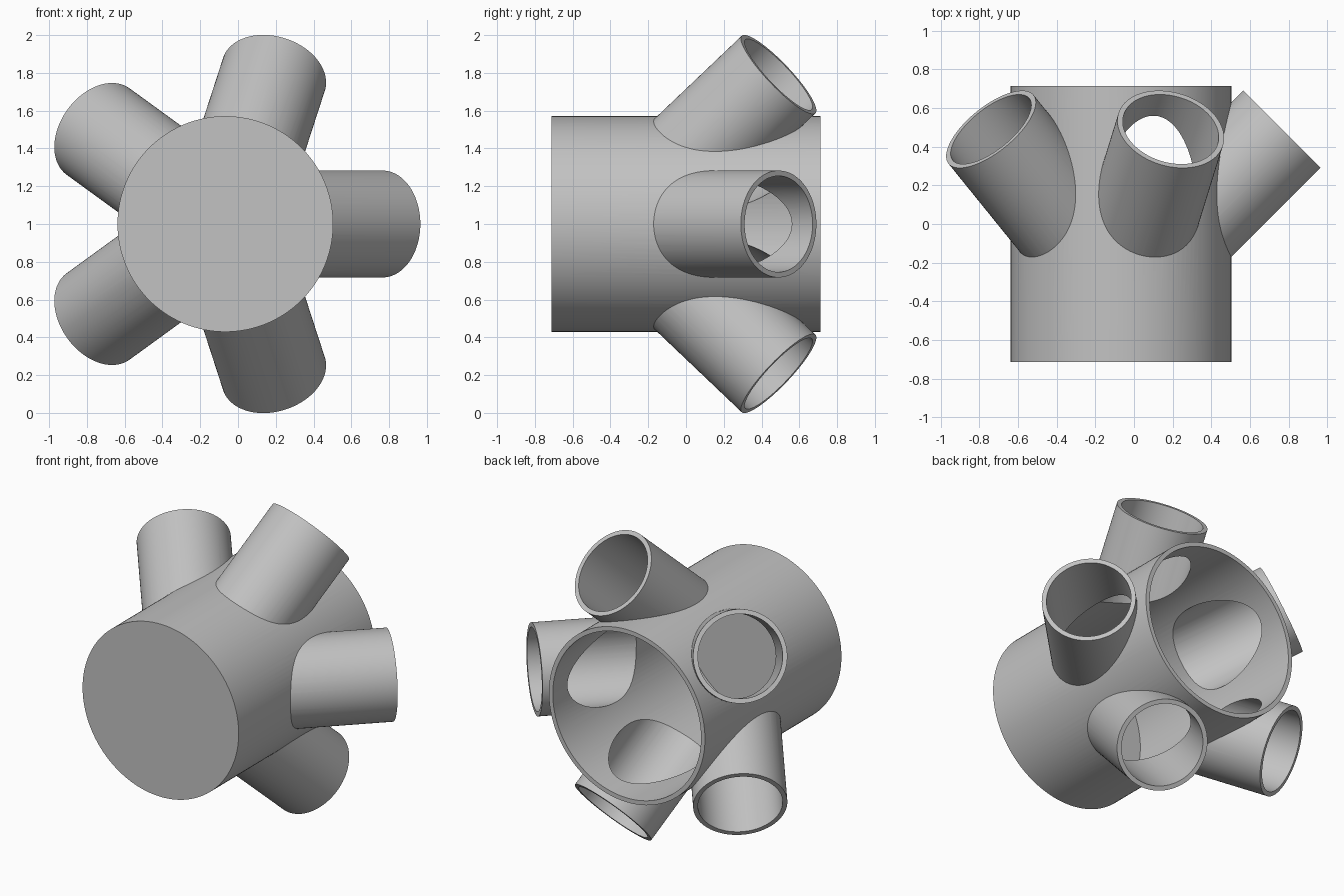
import bpy
import bmesh
from math import cos, sin, pi, radians
from mathutils import Vector, Matrix

if "Cube" in bpy.data.objects:
    bpy.data.objects.remove(bpy.data.objects["Cube"], do_unlink=True)

AXIS_X, AXIS_Z = -0.067, 1.0          # centre line of the main drum
DRUM_R, DRUM_HALF = 0.571, 0.713
TUBE_R, TUBE_LEN = 0.283, 1.177
WALL = 0.0285
FLOOR_Y = -0.667                      # inner face of the closed front
HUB = Vector((AXIS_X, -0.342, AXIS_Z))  # point where the tube axes meet

grey = bpy.data.materials.new("plain_grey")
grey.use_nodes = True
colour = (0.54, 0.54, 0.54, 1.0)
grey.diffuse_color = colour
grey.node_tree.nodes["Principled BSDF"].inputs["Base Color"].default_value = colour


def cylinder(name, start, end, radius, sides=96):
    """Closed cylinder between two points."""
    axis = end - start
    place = Matrix.Translation((start + end) / 2) @ axis.to_track_quat("Z", "Y").to_matrix().to_4x4()
    bm = bmesh.new()
    bmesh.ops.create_cone(bm, cap_ends=True, segments=sides, radius1=radius,
                          radius2=radius, depth=axis.length, matrix=place)
    mesh = bpy.data.meshes.new(name)
    bm.to_mesh(mesh)
    bm.free()
    mesh.materials.append(grey)
    obj = bpy.data.objects.new(name, mesh)
    bpy.context.collection.objects.link(obj)
    return obj


def combine(target, tool, operation):
    """Apply a boolean and discard the tool."""
    mod = target.modifiers.new(operation.lower(), "BOOLEAN")
    mod.operation = operation
    mod.solver = "EXACT"
    mod.object = tool
    tool.hide_render = True
    bpy.context.view_layer.objects.active = target
    bpy.ops.object.modifier_apply(modifier=mod.name)
    bpy.data.objects.remove(tool, do_unlink=True)


def on_axis(y):
    return Vector((AXIS_X, y, AXIS_Z))


# Main drum, closed at the front
drum = cylinder("drum_with_branch_tubes", on_axis(-DRUM_HALF), on_axis(DRUM_HALF), DRUM_R, 128)

# Five branch tubes, leaning back at 45 degrees
directions = []
for i in range(5):
    a = 2 * pi * i / 5
    lean = radians(45)
    directions.append(Vector((cos(a) * cos(lean), sin(lean), sin(a) * cos(lean))))

for d in directions:
    combine(drum, cylinder("branch_tube", HUB, HUB + d * TUBE_LEN, TUBE_R), "UNION")

# Hollow out the drum from the back, then bore every tube
combine(drum, cylinder("drum_bore", on_axis(FLOOR_Y), on_axis(DRUM_HALF + 0.1),
                       DRUM_R - WALL, 128), "DIFFERENCE")
for d in directions:
    combine(drum, cylinder("tube_bore", HUB, HUB + d * (TUBE_LEN + 0.1),
                           TUBE_R - WALL), "DIFFERENCE")

# Smooth walls with crisp rims and joints
bpy.ops.object.select_all(action="DESELECT")
drum.select_set(True)
bpy.context.view_layer.objects.active = drum
bpy.ops.object.shade_smooth_by_angle(angle=radians(25))
